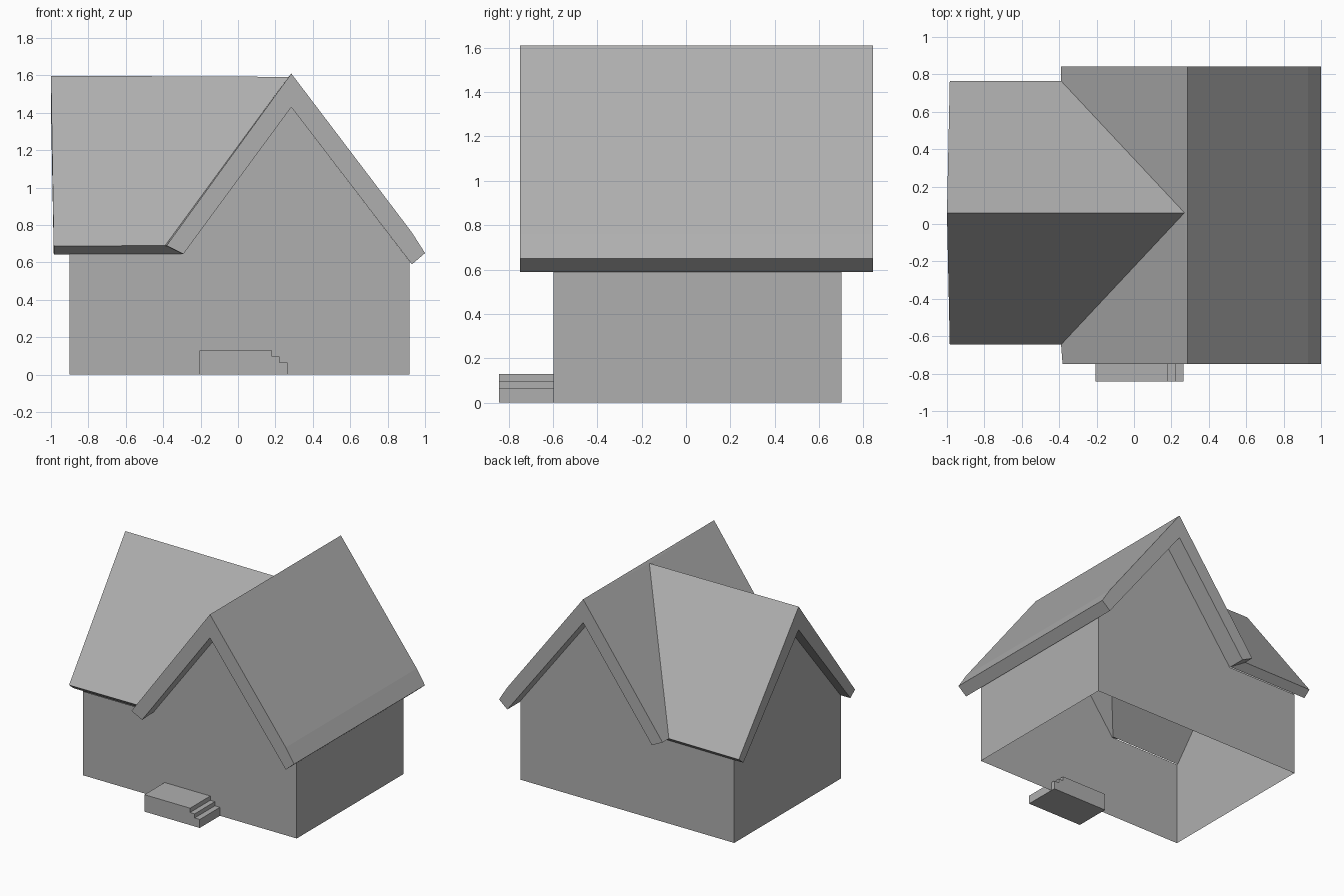
import bpy, bmesh

if "Cube" in bpy.data.objects:
    bpy.data.objects.remove(bpy.data.objects["Cube"])

# Mid grey shared by every part
grey = bpy.data.materials.new("mid_grey")
grey.diffuse_color = (0.43, 0.43, 0.43, 1)
grey.use_nodes = True
grey.node_tree.nodes["Principled BSDF"].inputs["Base Color"].default_value = grey.diffuse_color


def make_object(name, build):
    bm = bmesh.new()
    build(bm)
    bmesh.ops.remove_doubles(bm, verts=bm.verts, dist=0.0005)
    bmesh.ops.recalc_face_normals(bm, faces=bm.faces)
    mesh = bpy.data.meshes.new(name)
    bm.to_mesh(mesh)
    bm.free()
    mesh.materials.append(grey)
    obj = bpy.data.objects.new(name, mesh)
    bpy.context.collection.objects.link(obj)
    return obj


def face(bm, pts):
    bm.faces.new([bm.verts.new(p) for p in pts])


def slab(bm, start, end, cap_start=True, cap_end=False):
    """Roof slab lofted between two matching open sections, ridge to ridge."""
    for i in range(len(start) - 1):
        face(bm, [start[i], start[i + 1], end[i + 1], end[i]])
    if cap_start:
        face(bm, start)
    if cap_end:
        face(bm, end)


def prism(bm, profile, y0, y1):
    """Closed x-z profile extruded along y."""
    a = [(x, y0, z) for x, z in profile]
    b = [(x, y1, z) for x, z in profile]
    slab(bm, a + a[:1], b + b[:1], cap_start=False)
    face(bm, a)
    face(bm, b)


# Key dimensions
FRONT, BACK = -0.598, 0.7
LEFT, RIGHT = -0.9, 0.918
ROOF_Y = (-0.748, 0.842)
RIDGE_X, RIDGE_Y = 0.285, 0.06

# Roof sections (inner ridge, inner eave, outer eave, outer ridge)
main_left = [(RIDGE_X, 1.43), (-0.30, 0.645), (-0.39, 0.69), (RIDGE_X, 1.61)]
main_right = [(RIDGE_X, 1.43), (0.93, 0.59), (1.0, 0.65), (0.93, 0.76), (RIDGE_X, 1.61)]
cross_end = [(-1.0, 0, 1.42), (-0.985, 0.65, 0.643), (-0.985, 0.705, 0.688), (-1.0, 0, 1.598)]
valley_top = (0.27, RIDGE_Y, 1.592)


def build_roof(bm):
    # Right slope runs the full depth
    slab(bm, *[[(x, y, z) for x, z in main_right] for y in ROOF_Y], cap_end=True)
    # Left slope and cross gable meet along mitred valleys, front and back
    for side, y_end, taper in zip((-1, 1), ROOF_Y, (0.008, 0)):
        end = [(x + (taper if x < 0 else 0), y_end, z) for x, z in main_left]
        valley = [(x, RIDGE_Y + side * c[1], z) for (x, z), c in zip(main_left, cross_end)]
        valley[-1] = valley_top
        slab(bm, end, valley)
        slab(bm, [(x, RIDGE_Y + side * d, z) for x, d, z in cross_end], valley)
    # Sliver between the cross ridge and the main ridge
    face(bm, [(RIDGE_X, ROOF_Y[0], 1.61), (RIDGE_X, ROOF_Y[1], 1.61), valley_top])


def build_walls(bm):
    # Front and back gable walls
    gable = [(LEFT, 0), (RIGHT, 0), (RIGHT, 0.605), (RIDGE_X, 1.43), (-0.30, 0.645), (LEFT, 0.645)]
    for y in (FRONT, BACK):
        face(bm, [(x, y, z) for x, z in gable])
    # Left gable wall and plain right wall, open underneath
    face(bm, [(LEFT, FRONT, 0), (LEFT, BACK, 0), (LEFT, BACK, 0.645),
              (LEFT, RIDGE_Y, 1.42), (LEFT, FRONT, 0.645)])
    face(bm, [(RIGHT, FRONT, 0), (RIGHT, BACK, 0), (RIGHT, BACK, 0.605), (RIGHT, FRONT, 0.605)])


def build_steps(bm):
    # Landing with two steps down to the right
    prism(bm, [(-0.205, 0), (0.265, 0), (0.265, 0.065), (0.222, 0.065), (0.222, 0.097),
               (0.183, 0.097), (0.183, 0.13), (-0.205, 0.13)], -0.843, -0.565)


make_object("roof", build_roof)
make_object("walls", build_walls)
make_object("porch_steps", build_steps)
